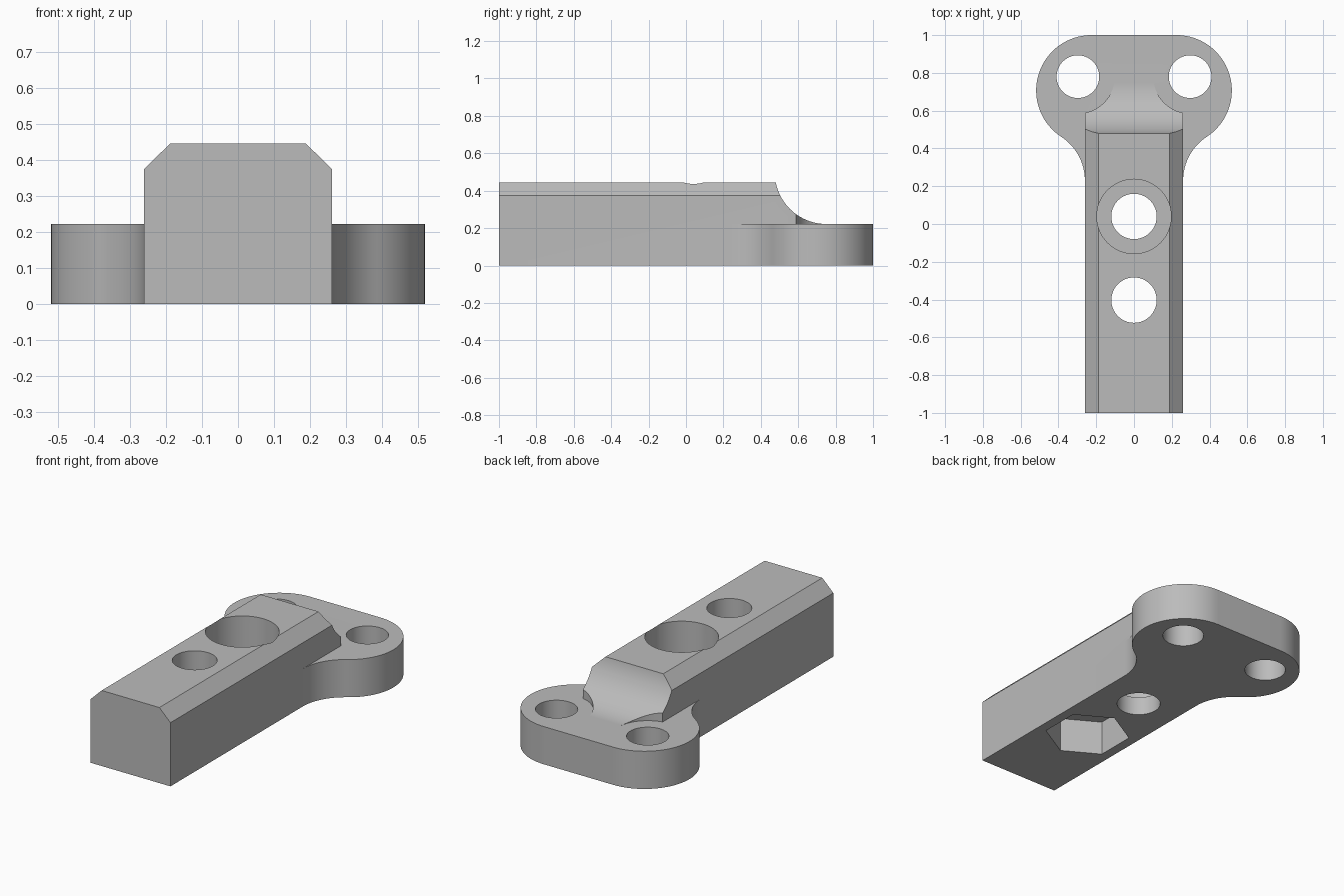
import bpy, bmesh, math
from mathutils import Matrix

if "Cube" in bpy.data.objects:
    bpy.data.objects.remove(bpy.data.objects["Cube"])

grey = bpy.data.materials.new("neutral grey")
grey.diffuse_color = (0.5, 0.5, 0.5, 1)
grey.use_nodes = True
grey.node_tree.nodes["Principled BSDF"].inputs["Base Color"].default_value = grey.diffuse_color

BAR_W, BAR_H, PLATE_H = 0.26, 0.445, 0.222


def arc(cx, cy, r, a0, a1, n=24):
    """Points along an arc, angles in degrees."""
    angles = [math.radians(a0 + (a1 - a0) * i / n) for i in range(n + 1)]
    return [(cx + r * math.cos(a), cy + r * math.sin(a)) for a in angles]


def prism(name, points, lo, hi, axis="Z"):
    """Extrude a 2D outline along one axis: Z uses (x, y), Y uses (x, z), X uses (y, z)."""
    place = {"Z": lambda u, v, w: (u, v, w),
             "Y": lambda u, v, w: (u, w, v),
             "X": lambda u, v, w: (w, u, v)}[axis]
    bm = bmesh.new()
    bottom = [bm.verts.new(place(u, v, lo)) for u, v in points]
    top = [bm.verts.new(place(u, v, hi)) for u, v in points]
    bm.faces.new(bottom)
    bm.faces.new(top)
    n = len(points)
    for i in range(n):
        j = (i + 1) % n
        bm.faces.new((bottom[i], bottom[j], top[j], top[i]))
    bmesh.ops.recalc_face_normals(bm, faces=bm.faces[:])
    mesh = bpy.data.meshes.new(name)
    bm.to_mesh(mesh)
    bm.free()
    mesh.materials.append(grey)
    obj = bpy.data.objects.new(name, mesh)
    bpy.context.collection.objects.link(obj)
    return obj


def drum(name, x, y, r, lo, hi, sides=64, turn=0):
    return prism(name, arc(x, y, r, turn, turn + 360, sides)[:-1], lo, hi)


def combine(target, other, operation):
    """Apply a boolean and remove the helper."""
    other.hide_render = True
    mod = target.modifiers.new(operation.lower(), "BOOLEAN")
    mod.operation, mod.object, mod.solver = operation, other, "EXACT"
    bpy.context.view_layer.update()
    deps = bpy.context.evaluated_depsgraph_get()
    mesh = bpy.data.meshes.new_from_object(target.evaluated_get(deps))
    target.modifiers.clear()
    target.data = mesh
    bpy.data.objects.remove(other)


# Chamfered bar
bracket = prism("mounting_bracket", [
    (-BAR_W, 0), (BAR_W, 0), (BAR_W, 0.375), (0.188, BAR_H),
    (-0.188, BAR_H), (-BAR_W, 0.375)], -1, 0.9, "Y")

# Concave ramp at the back of the bar, running down to the plate
ramp = arc(0.75, 0.497, 0.275, 180, 270) + [(0.75, -0.1), (1.1, -0.1), (1.1, 0.6), (0.475, 0.6)]
combine(bracket, prism("ramp_cutter", ramp, -0.5, 0.5, "X"), "DIFFERENCE")

# Screw head clearance scallops in the ramp
for s in (-1, 1):
    combine(bracket, drum("scallop_cutter", s * 0.297, 0.78, 0.195, 0.1, 0.6), "DIFFERENCE")

# Rounded plate that blends into the bar sides
blend = math.degrees(math.atan2(0.477, 0.312))
right = arc(0.537, 0.23, 0.277, 180, 180 - blend, 16) \
    + arc(0.225, 0.707, 0.293, -blend, 90, 40)[1:]
left = [(-x, y) for x, y in reversed(right)]
combine(bracket, prism("plate", right + left, 0, PLATE_H), "UNION")

# Screw holes in the plate
for s in (-1, 1):
    combine(bracket, drum("plate_hole", s * 0.297, 0.78, 0.113, -0.1, 0.6), "DIFFERENCE")

# Holes through the bar, one with a counterbore, one with a hexagonal nut pocket
for y in (0.04, -0.403):
    combine(bracket, drum("bar_hole", 0, y, 0.12, -0.1, 0.6), "DIFFERENCE")
combine(bracket, drum("counterbore", 0, 0.04, 0.197, 0.11, 0.6), "DIFFERENCE")
combine(bracket, drum("nut_pocket", 0, -0.403, 0.234, -0.1, 0.205, 6, 30), "DIFFERENCE")

# Smooth curves, crisp edges
bpy.context.view_layer.objects.active = bracket
bracket.select_set(True)
bpy.ops.object.shade_smooth_by_angle(angle=math.radians(25))
